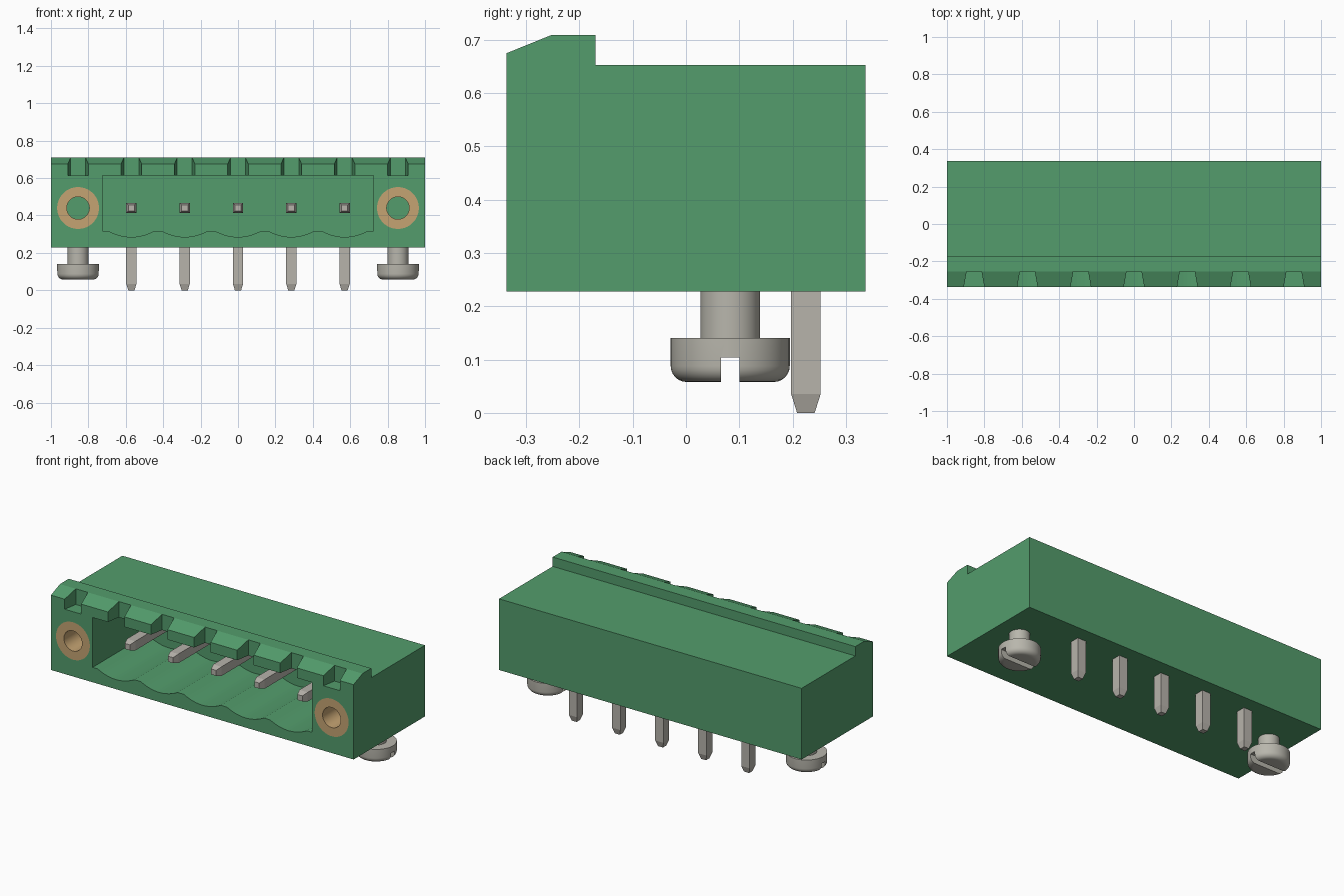
import bpy, bmesh
from math import sin, cos, pi, sqrt
from mathutils import Vector

cube = bpy.data.objects.get("Cube")
if cube:
    bpy.data.objects.remove(cube, do_unlink=True)


def material(name, rgb):
    m = bpy.data.materials.new(name)
    m.use_nodes = True
    m.diffuse_color = (*rgb, 1)
    m.node_tree.nodes["Principled BSDF"].inputs["Base Color"].default_value = (*rgb, 1)
    return m


GREEN = material("green plastic", (0.087, 0.335, 0.15))
BRASS = material("brass", (0.56, 0.37, 0.17))
STEEL = material("screw steel", (0.48, 0.468, 0.413))
TIN = material("tinned pin", (0.475, 0.453, 0.41))


def finish(name, bm, mat, loc=(0, 0, 0), rot=(0, 0, 0)):
    bmesh.ops.recalc_face_normals(bm, faces=bm.faces)
    me = bpy.data.meshes.new(name)
    bm.to_mesh(me)
    bm.free()
    me.materials.append(mat)
    ob = bpy.data.objects.new(name, me)
    bpy.context.collection.objects.link(ob)
    ob.location, ob.rotation_euler = loc, rot
    return ob


def prism(name, pts, axis, a, b, mat=GREEN):
    """Extrude a flat outline along an axis from a to b."""
    bm = bmesh.new()
    place = {"x": lambda u, v, t: (t, u, v),
             "y": lambda u, v, t: (u, t, v),
             "z": lambda u, v, t: (u, v, t)}[axis]
    lo, hi = ([bm.verts.new(place(u, v, t)) for u, v in pts] for t in (a, b))
    bm.faces.new(lo)
    bm.faces.new(hi)
    n = len(pts)
    for i in range(n):
        j = (i + 1) % n
        bm.faces.new((lo[i], lo[j], hi[j], hi[i]))
    return finish(name, bm, mat)


def lathe(name, profile, mat, loc, rot=(0, 0, 0), sides=48, tube=False):
    """Rings of (radius, height), capped at both ends or closed into a tube."""
    bm = bmesh.new()
    rings = []
    for r, h in profile:
        angles = [2 * pi * (k + 0.5) / sides for k in range(sides)]
        rings.append([bm.verts.new((r * cos(t), r * sin(t), h)) for t in angles])
    pairs = list(zip(rings, rings[1:]))
    if tube:
        pairs.append((rings[-1], rings[0]))
    else:
        bm.faces.new(rings[0])
        bm.faces.new(rings[-1])
    for p, q in pairs:
        for k in range(sides):
            j = (k + 1) % sides
            bm.faces.new((p[k], p[j], q[j], q[k]))
    return finish(name, bm, mat, loc, rot)


def cut(ob, cutters):
    for c in cutters:
        mod = ob.modifiers.new("cut", "BOOLEAN")
        mod.operation, mod.solver, mod.object = "DIFFERENCE", "EXACT", c
    bpy.context.view_layer.update()
    deps = bpy.context.evaluated_depsgraph_get()
    me = bpy.data.meshes.new_from_object(ob.evaluated_get(deps))
    ob.modifiers.clear()
    ob.data = me
    for c in cutters:
        bpy.data.objects.remove(c, do_unlink=True)


def smooth(ob):
    bpy.ops.object.select_all(action="DESELECT")
    ob.select_set(True)
    bpy.context.view_layer.objects.active = ob
    bpy.ops.object.shade_smooth_by_angle(angle=0.6)


PITCH, FLANGE, AXIS_Z = 0.285, 0.855, 0.44
FRONT, BACK, BASE = -0.337, 0.337, 0.228
FORWARD = (pi / 2, 0, 0)
pin_xs = [PITCH * i for i in range(-2, 3)]

# Housing with the raised front lip
housing = prism("housing", [(FRONT, BASE), (BACK, BASE), (BACK, 0.653), (-0.17, 0.653),
                            (-0.17, 0.709), (-0.253, 0.709), (FRONT, 0.675)], "x", -1, 1)

# Socket with a scalloped floor
floor = [(-0.725, 0.317)]
for x in pin_xs:
    for k in range(13):
        u = -1 + k / 6
        floor.append((x + 0.122 * u, 0.317 - 0.032 * (1 - u * u)))
floor.append((0.725, 0.317))
cutters = [prism("socket_cutter", floor + [(0.725, 0.615), (-0.725, 0.615)], "y", -0.4, 0.16)]

# Keying notches, open into the socket above each pin
for x in pin_xs + [-FLANGE, FLANGE]:
    bottom = 0.615 if abs(x) == FLANGE else 0.605
    outline = [(x - 0.058, -0.355), (x + 0.058, -0.355), (x + 0.04, -0.253), (x - 0.04, -0.253)]
    cutters.append(prism("notch_cutter", outline, "z", bottom, 0.8))

# Insert seats
for x in (-FLANGE, FLANGE):
    cutters.append(lathe("seat_cutter", [(0.112, -0.3), (0.112, 0.1)], GREEN,
                         (x, FRONT, AXIS_Z), FORWARD))
cut(housing, cutters)

# Threaded inserts and slotted screws on both flanges
for side, x in (("right", -FLANGE), ("left", FLANGE)):
    insert = lathe("insert_" + side, [(0.112, -0.3), (0.112, 0), (0.06, 0), (0.06, -0.3)],
                   BRASS, (x, FRONT, AXIS_Z), FORWARD, tube=True)
    smooth(insert)
    corner = [(0.082 + 0.03 * sin(a), 0.088 - 0.03 * cos(a))
              for a in [pi / 2 * k / 6 for k in range(7)]]
    screw = lathe("screw_" + side, corner + [(0.112, 0.141), (0.056, 0.141), (0.056, 0.26)],
                  STEEL, (x, 0.083, 0))
    slot = prism("slot_cutter", [(0.066, 0), (0.1, 0), (0.1, 0.104), (0.066, 0.104)],
                 "x", x - 0.2, x + 0.2, STEEL)
    cut(screw, [slot])
    smooth(screw)

# Square pins with tapered tips: a solder leg and a contact each
half, tip = 0.0275 * sqrt(2), 0.0165 * sqrt(2)
for i, x in enumerate(pin_xs, 1):
    lathe(f"solder_leg_{i}", [(tip, 0), (half, 0.035), (half, AXIS_Z)], TIN,
          (x, 0.225, 0), sides=4)
    lathe(f"contact_{i}", [(half, -0.25), (half, 0.195), (tip, 0.23)], TIN,
          (x, 0, AXIS_Z), FORWARD, sides=4)
